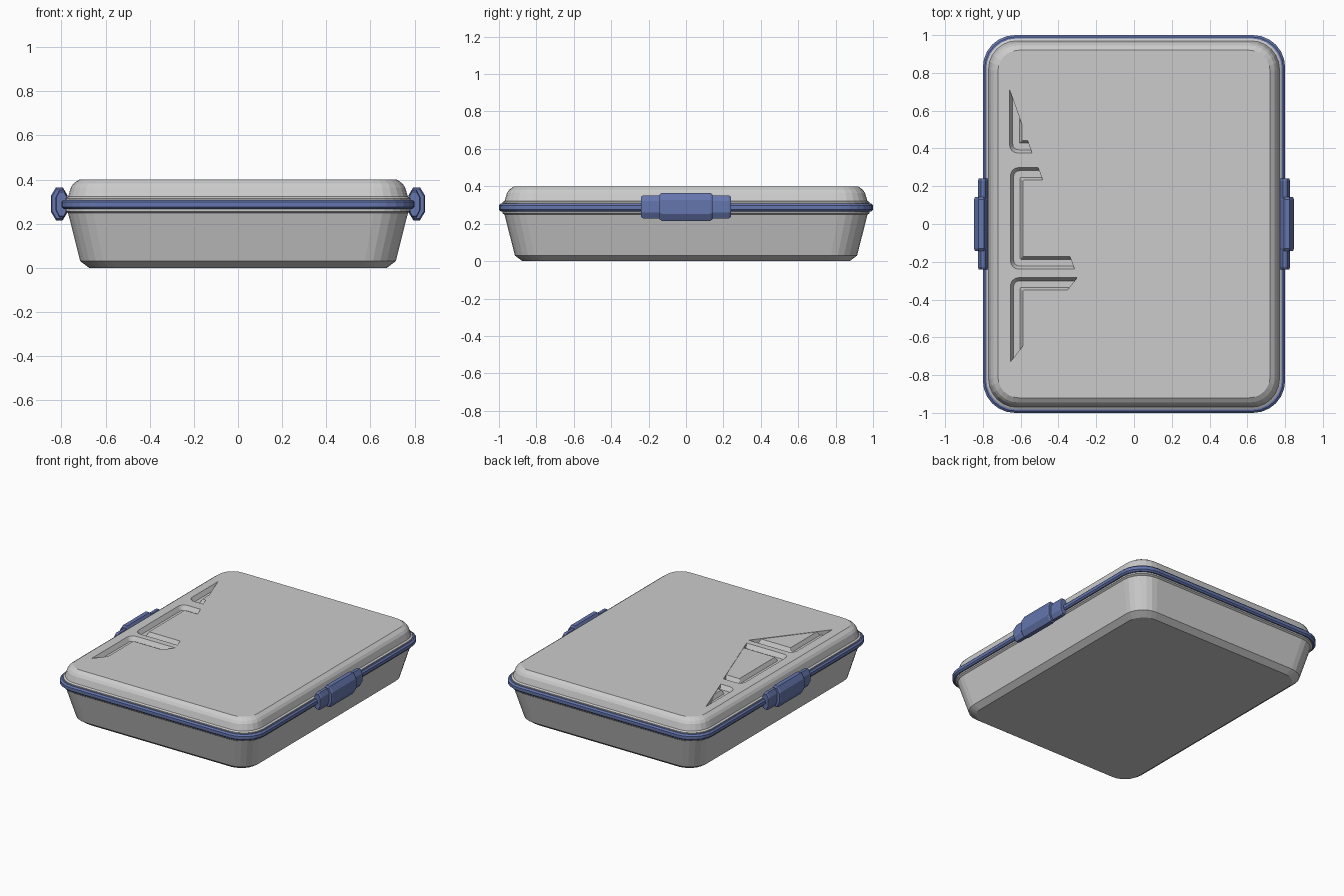
import bpy, math
from mathutils import Vector

if "Cube" in bpy.data.objects:
    bpy.data.objects.remove(bpy.data.objects["Cube"])

blue = bpy.data.materials.new("blue_trim")
blue.diffuse_color = (0.13, 0.18, 0.42, 1)
blue.use_nodes = True
blue.node_tree.nodes["Principled BSDF"].inputs["Base Color"].default_value = blue.diffuse_color


def make(name, parts, mat=None):
    """parts: list of (rings, caps, closed); each list of rings is lofted."""
    verts, faces = [], []
    for rings, caps, closed in parts:
        base, n, m = len(verts), len(rings[0]), len(rings)
        for r in rings:
            verts += r
        for i in range(m if closed else m - 1):
            a, b = base + i * n, base + (i + 1) % m * n
            for j in range(n):
                k = (j + 1) % n
                faces.append((a + j, a + k, b + k, b + j))
        if caps:
            faces.append(tuple(base + j for j in reversed(range(n))))
            faces.append(tuple(base + (m - 1) * n + j for j in range(n)))
    me = bpy.data.meshes.new(name)
    me.from_pydata(verts, [], faces)
    me.validate()
    ob = bpy.data.objects.new(name, me)
    bpy.context.collection.objects.link(ob)
    if mat:
        me.materials.append(mat)
    return ob


def rrect(inset, z, r, seg=6):
    hx, hy = 0.8 - inset - r, 1.0 - inset - r
    pts = []
    for c, (sx, sy) in enumerate([(1, 1), (-1, 1), (-1, -1), (1, -1)]):
        for i in range(seg + 1):
            a = (c + i / seg) * math.pi / 2
            pts.append((sx * hx + r * math.cos(a), sy * hy + r * math.sin(a), z))
    return pts


# Tapered tray
make("tray", [([rrect(*p) for p in [
    (0.125, 0, 0.12), (0.085, 0.03, 0.14), (0.03, 0.248, 0.155),
    (0.018, 0.256, 0.16), (0.018, 0.29, 0.16)]], True, False)])

# Lid with stepped shoulder
lid = make("lid", [([rrect(*p) for p in [
    (0.018, 0.29, 0.16), (0.018, 0.315, 0.16), (0.03, 0.322, 0.15),
    (0.043, 0.365, 0.14), (0.055, 0.382, 0.13), (0.08, 0.40, 0.11)]], True, False)])

# Seal band around the joint
make("seal_band", [([rrect(*p) for p in [
    (0.03, 0.266, 0.15), (0.01, 0.266, 0.165), (0, 0.276, 0.17),
    (0, 0.298, 0.17), (0.01, 0.308, 0.165), (0.03, 0.308, 0.15)]], False, True)], blue)


# Side latches: octagonal bar with a larger grip
def bar(side, half, hz, x0, x1):
    cx, hx = (x0 + x1) / 2, (x1 - x0) / 2
    prof = [(1, 0.5), (0.4, 1), (-0.4, 1), (-1, 0.5),
            (-1, -0.5), (-0.4, -1), (0.4, -1), (1, -0.5)]
    rings = [[(side * (cx + hx * u * s), side * y, 0.29 + hz * v * s) for u, v in prof]
             for y, s in [(half, 0.88), (half - 0.012, 1), (-half + 0.012, 1), (-half, 0.88)]]
    return rings, True, False


for side, label in [(-1, "left"), (1, "right")]:
    make(label + "_latch", [bar(side, 0.24, 0.062, 0.772, 0.826),
                            bar(side, 0.142, 0.075, 0.772, 0.847)], blue)


# Recessed panels in the lid; the last edge of each outline is the slanted one
def outline(pts, rounded, d, z, r):
    n = len(pts)
    V = [Vector(p) for p in pts]
    lines = []
    for i in range(n):
        t = (V[(i + 1) % n] - V[i]).normalized()
        lines.append((V[i] + Vector((-t.y, t.x)) * (0 if i == n - 1 else d), t))
    out = []
    for i in range(n):
        (p, t), (q, u) = lines[i - 1], lines[i]
        s = (q - p).cross(u) / t.cross(u)
        c = p + t * s
        if i in rounded:
            for k in range(5):
                a = k / 4 * math.pi / 2
                w = c - t * r * (1 - math.sin(a)) + u * r * (1 - math.cos(a))
                out.append((w.x, w.y, z))
        else:
            out.append((c.x, c.y, z))
    return out


panels = [
    ([(-0.66, 0.715), (-0.66, 0.375), (-0.54, 0.375)], [1]),
    ([(-0.508, 0.30), (-0.655, 0.30), (-0.655, -0.24), (-0.315, -0.24)], [1, 2]),
    ([(-0.30, -0.283), (-0.655, -0.283), (-0.655, -0.73)], [1]),
]
pockets, islands = [], []
for pts, rd in panels:
    pockets.append(([outline(pts, rd, d, z, r) for d, z, r in
                     [(0.018, 0.37, 0.03), (0, 0.401, 0.045), (0, 0.44, 0.045)]], True, False))
    islands.append(([outline(pts, rd, d, z, 0.006) for d, z in
                     [(0.05, 0.365), (0.067, 0.397)]], True, False))

cutter = make("pocket_cutter", pockets)
cutter.hide_render = True
cutter.hide_set(True)
mod = lid.modifiers.new("pockets", 'BOOLEAN')
mod.operation = 'DIFFERENCE'
mod.solver = 'EXACT'
mod.object = cutter
make("lid_panels", islands)
